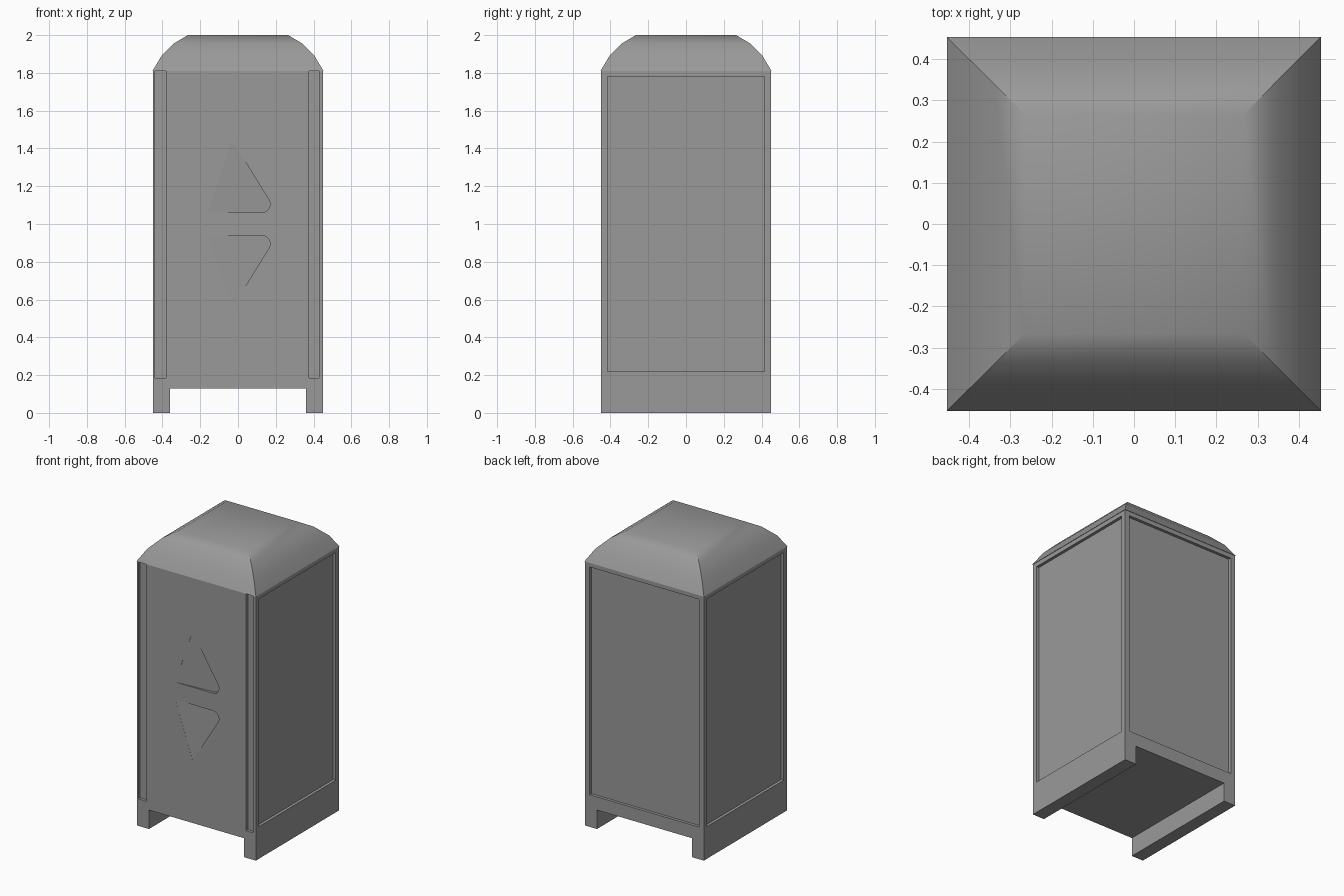
import bpy
import bmesh
from math import radians, cos, sin

HALF = 0.45       # half width of the body
EAVE = 1.81       # height where the roof starts
RECESS = 0.02     # depth of the panels and grooves

if "Cube" in bpy.data.objects:
    bpy.data.objects.remove(bpy.data.objects["Cube"], do_unlink=True)

grey = bpy.data.materials.new("plain grey")
grey.use_nodes = True
colour = (0.32, 0.32, 0.32, 1)
grey.diffuse_color = colour
grey.node_tree.nodes["Principled BSDF"].inputs["Base Color"].default_value = colour


def make_object(name, bm):
    bmesh.ops.recalc_face_normals(bm, faces=bm.faces)
    mesh = bpy.data.meshes.new(name)
    bm.to_mesh(mesh)
    bm.free()
    obj = bpy.data.objects.new(name, mesh)
    bpy.context.collection.objects.link(obj)
    mesh.materials.append(grey)
    return obj


def bridge(bm, rings):
    """Skin a stack of equal rings and cap both ends."""
    loops = [[bm.verts.new(p) for p in ring] for ring in rings]
    n = len(loops[0])
    for a, b in zip(loops, loops[1:]):
        for i in range(n):
            j = (i + 1) % n
            bm.faces.new((a[i], a[j], b[j], b[i]))
    bm.faces.new(loops[0])
    bm.faces.new(loops[-1])


def box(bm, x0, x1, y0, y1, z0, z1):
    base = [(x0, y0), (x1, y0), (x1, y1), (x0, y1)]
    bridge(bm, [[(x, y, z) for x, y in base] for z in (z0, z1)])


def sharp_smooth(obj, degrees):
    bpy.ops.object.select_all(action='DESELECT')
    obj.select_set(True)
    bpy.context.view_layer.objects.active = obj
    bpy.ops.object.shade_smooth_by_angle(angle=radians(degrees))


# Body block
bm = bmesh.new()
box(bm, -HALF, HALF, -HALF, HALF, 0, EAVE)
body = make_object("body", bm)

# Cutters: base opening, side and back panels, front grooves
bm = bmesh.new()
inner, outer = HALF - RECESS, HALF + 0.1
box(bm, -0.36, 0.36, -outer, outer, -0.1, 0.13)
for x0, x1 in ((-outer, -inner), (inner, outer)):
    box(bm, x0, x1, -0.415, 0.415, 0.22, 1.78)
box(bm, -0.415, 0.415, inner, outer, 0.22, 1.78)
for x0, x1 in ((-0.44, -0.38), (0.375, 0.43)):
    box(bm, x0, x1, -outer, -inner, 0.185, EAVE + 0.1)

# Cutters: pair of wedge dents in the door, sloping in toward the right
arc = [(0.125 + 0.045 * cos(radians(a)), 0.105 + 0.045 * sin(radians(a)))
       for a in range(-90, 31, 20)]
outline = [(-0.16, 0.06)] + arc + [(-0.03, 0.44)]
for flip in (1, -1):
    front, floor = [], []
    for x, h in outline:
        z = 1.0 + flip * h
        fade = max(0, x + 0.16 - (h - 0.06) * 0.13 / 0.38)
        front.append((x, -outer, z))
        floor.append((x, -HALF + 0.0005 + 0.07 * fade, z))
    bridge(bm, [front, floor])
cutter = make_object("recess_cutter", bm)
cutter.hide_render = True

cut = body.modifiers.new("recesses", 'BOOLEAN')
cut.operation = 'DIFFERENCE'
cut.solver = 'EXACT'
cut.object = cutter
bpy.context.view_layer.objects.active = body
bpy.ops.object.modifier_apply(modifier=cut.name)
bpy.data.objects.remove(cutter, do_unlink=True)
sharp_smooth(body, 30)

# Domed roof: square rings following a rounded profile
profile = [(0.453, EAVE), (0.405, 1.89), (0.338, 1.957), (0.265, 2.0)]
bm = bmesh.new()
bridge(bm, [[(-r, -r, z), (r, -r, z), (r, r, z), (-r, r, z)] for r, z in profile])
roof = make_object("roof", bm)
sharp_smooth(roof, 40)
